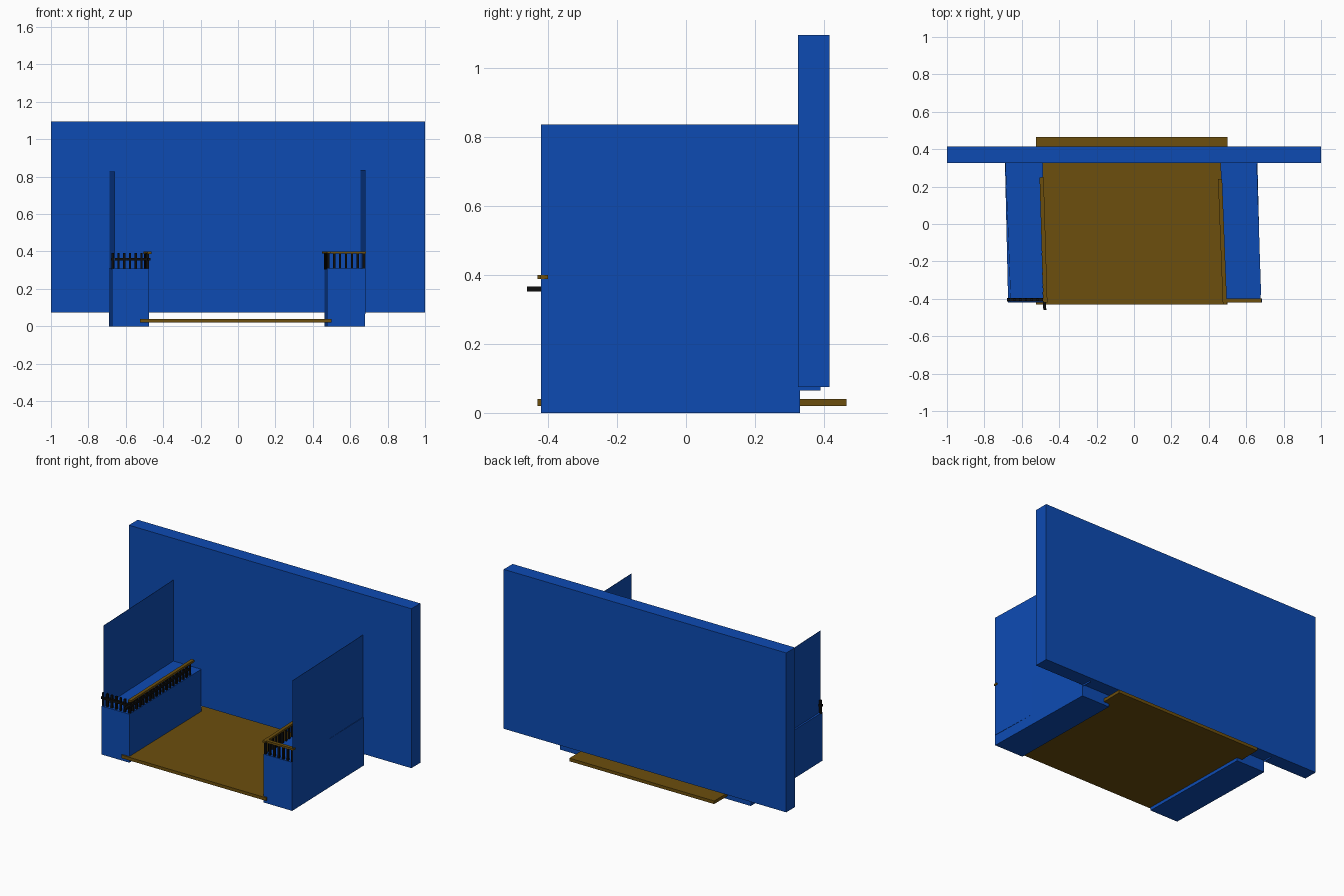
import bpy, bmesh
from mathutils import Vector

if "Cube" in bpy.data.objects:
    bpy.data.objects.remove(bpy.data.objects["Cube"])


def material(name, rgb):
    m = bpy.data.materials.new(name)
    m.diffuse_color = (*rgb, 1)
    m.use_nodes = True
    m.node_tree.nodes["Principled BSDF"].inputs["Base Color"].default_value = m.diffuse_color
    return m


BLUE = material("blue_paint", (0.004, 0.07, 0.45))
WOOD = material("brown_wood", (0.15, 0.077, 0.004))
IRON = material("black_iron", (0.004, 0.004, 0.004))


def finish(name, bm, mat):
    bmesh.ops.recalc_face_normals(bm, faces=bm.faces)
    me = bpy.data.meshes.new(name)
    bm.to_mesh(me)
    bm.free()
    me.materials.append(mat)
    ob = bpy.data.objects.new(name, me)
    bpy.context.collection.objects.link(ob)
    return ob


def add_prism(bm, outline, z0, z1):
    """Extrude a plan outline from z0 to z1."""
    face = bm.faces.new([bm.verts.new((x, y, z0)) for x, y in outline])
    ext = bmesh.ops.extrude_face_region(bm, geom=[face], use_keep_orig=True)
    for v in ext["geom"]:
        if isinstance(v, bmesh.types.BMVert):
            v.co.z = z1


def prism(name, outline, z0, z1, mat):
    bm = bmesh.new()
    add_prism(bm, outline, z0, z1)
    return finish(name, bm, mat)


def strip(a, b, width):
    """Plan outline of a straight bar from a to b."""
    a, b = Vector(a), Vector(b)
    d = (b - a).normalized() * width / 2
    n = Vector((-d.y, d.x))
    return [a + n, a - n, b - n, b + n]


def box(name, x0, x1, y0, y1, z0, z1, mat):
    return prism(name, [(x0, y0), (x1, y0), (x1, y1), (x0, y1)], z0, z1, mat)


def balusters(name, a, b, count):
    bm = bmesh.new()
    a, b = Vector(a), Vector(b)
    for i in range(count):
        p = a.lerp(b, i / (count - 1))
        h = 0.006
        add_prism(bm, [(p.x - h, p.y - h), (p.x + h, p.y - h),
                       (p.x + h, p.y + h), (p.x - h, p.y + h)], 0.305, 0.392)
    return finish(name, bm, IRON)


def panel(name, a, b, z0, z1):
    return prism(name, strip(a, b, 0.002), z0, z1, BLUE)


# back wall and stage floor
box("back_wall", -1, 1, 0.325, 0.415, 0.075, 1.095, BLUE)
box("stage_floor", -0.525, 0.5, -0.43, 0.465, 0.02, 0.04, WOOD)

# slightly skewed side platforms
prism("left_platform", [(-0.673, -0.42), (-0.475, -0.42),
                        (-0.488, 0.33), (-0.69, 0.33)], 0, 0.31, BLUE)
prism("right_platform", [(0.476, -0.42), (0.678, -0.42),
                         (0.66, 0.33), (0.463, 0.33)], 0, 0.31, BLUE)

# thin side walls
panel("left_side_wall", (-0.658, -0.42), (-0.689, 0.39), 0.065, 0.828)
panel("right_side_wall", (0.680, -0.42), (0.653, 0.39), 0.065, 0.835)

# left railing
balusters("left_side_balusters", (-0.482, -0.405), (-0.496, 0.22), 19)
balusters("left_front_balusters", (-0.67, -0.405), (-0.485, -0.405), 7)
prism("left_hand_rail", strip((-0.474, -0.42), (-0.494, 0.25), 0.022), 0.387, 0.4, WOOD)
prism("left_side_bar", strip((-0.477, -0.46), (-0.491, 0.2), 0.016), 0.352, 0.366, IRON)
prism("left_front_bar", strip((-0.68, -0.405), (-0.475, -0.405), 0.018), 0.352, 0.366, IRON)

# right railing
balusters("right_side_balusters", (0.483, -0.405), (0.465, 0.22), 19)
balusters("right_front_balusters", (0.483, -0.41), (0.672, -0.41), 7)
prism("right_hand_rail", strip((0.486, -0.43), (0.46, 0.24), 0.022), 0.388, 0.4, WOOD)
prism("right_front_hand_rail", strip((0.485, -0.41), (0.685, -0.41), 0.022), 0.388, 0.4, WOOD)
